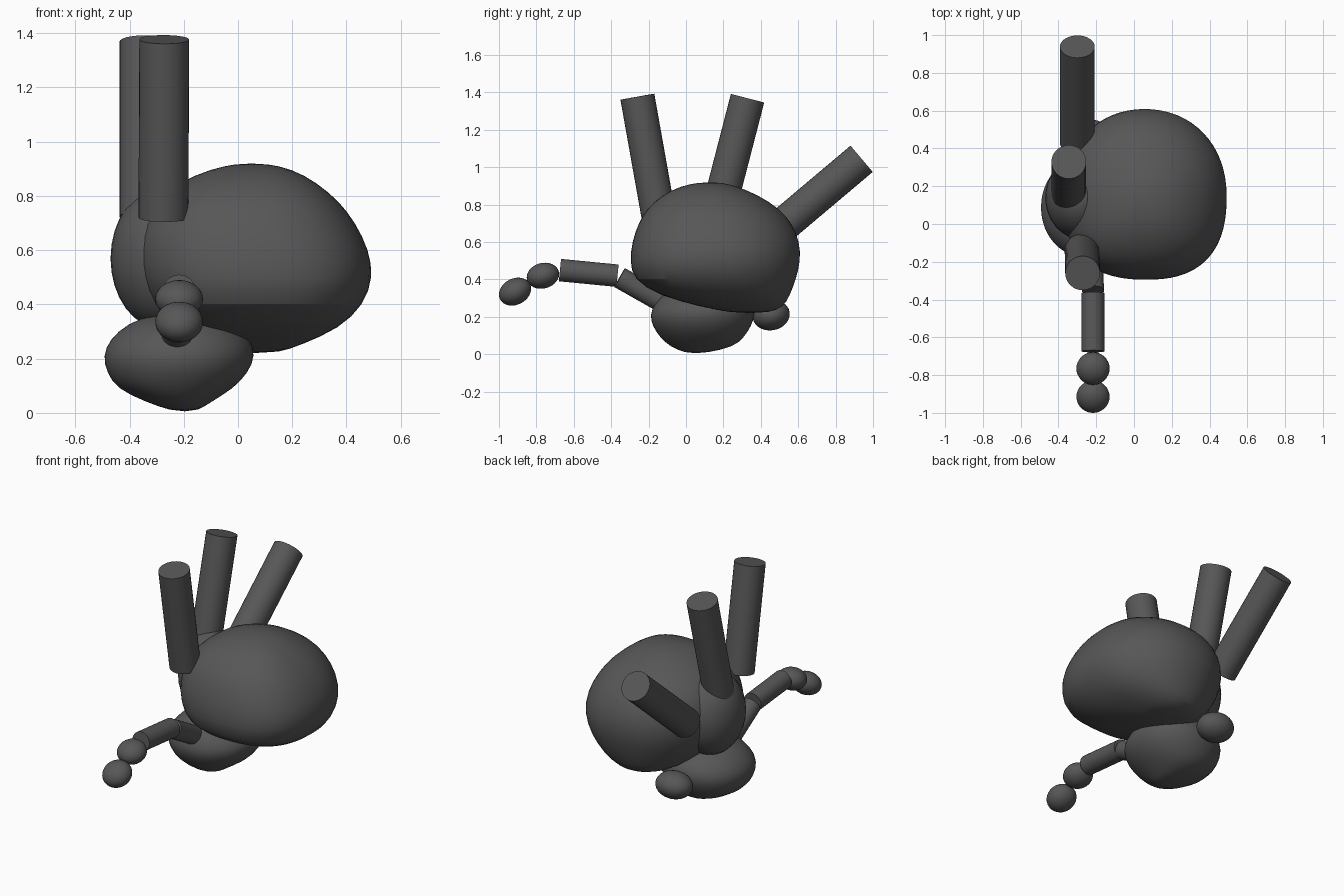
import bpy, math
from mathutils import Vector

if "Cube" in bpy.data.objects:
    bpy.data.objects.remove(bpy.data.objects["Cube"])

grey = bpy.data.materials.new("dark grey")
grey.diffuse_color = (0.095, 0.095, 0.095, 1)
grey.use_nodes = True
grey.node_tree.nodes["Principled BSDF"].inputs["Base Color"].default_value = grey.diffuse_color


def finish(ob, name):
    ob.name = name
    ob.data.materials.append(grey)
    bpy.ops.object.select_all(action='DESELECT')
    ob.select_set(True)
    bpy.context.view_layer.objects.active = ob
    bpy.ops.object.shade_smooth_by_angle(angle=math.radians(40))


def blob(name, rings, n_front, n_back, segs=32):
    """Stack of rounded outlines: (z, x min, x max, y min, y max)."""
    verts, faces = [], []
    for z, x0, x1, y0, y1 in rings:
        for i in range(segs):
            a = 2 * math.pi * i / segs
            c, s = math.cos(a), math.sin(a)
            n = n_front if s < 0 else n_back
            r = (abs(c) ** n + abs(s) ** n) ** (-1 / n)
            verts.append(((x0 + x1) / 2 + (x1 - x0) / 2 * r * c,
                          (y0 + y1) / 2 + (y1 - y0) / 2 * r * s, z))
    for k in range(len(rings) - 1):
        for i in range(segs):
            j = (i + 1) % segs
            faces.append((k * segs + i, k * segs + j,
                          (k + 1) * segs + j, (k + 1) * segs + i))
    faces.append(tuple(reversed(range(segs))))
    top = (len(rings) - 1) * segs
    faces.append(tuple(range(top, top + segs)))
    me = bpy.data.meshes.new(name)
    me.from_pydata(verts, [], faces)
    ob = bpy.data.objects.new(name, me)
    bpy.context.collection.objects.link(ob)
    finish(ob, name)
    ob.modifiers.new("smooth", 'SUBSURF').levels = 1
    ob.modifiers["smooth"].render_levels = 1


def rod(name, p, q, r):
    p, q = Vector(p), Vector(q)
    d = q - p
    bpy.ops.mesh.primitive_cylinder_add(vertices=32, radius=r, depth=d.length,
                                        location=(p + q) / 2)
    ob = bpy.context.object
    ob.rotation_euler = d.to_track_quat('Z', 'Y').to_euler()
    finish(ob, name)


def ball(name, loc, size, tilt=0):
    bpy.ops.mesh.primitive_uv_sphere_add(segments=32, ring_count=16, radius=1, location=loc)
    ob = bpy.context.object
    ob.scale = size
    ob.rotation_euler.x = math.radians(tilt)
    finish(ob, name)


# Large rounded body
blob("body", [
    (.22, -.03, .15, .25, .44), (.25, -.15, .23, .10, .52),
    (.31, -.25, .375, -.14, .555), (.40, -.33, .467, -.285, .59),
    (.50, -.375, .50, -.30, .615), (.60, -.385, .485, -.29, .61),
    (.70, -.365, .435, -.255, .57), (.78, -.31, .375, -.21, .50),
    (.85, -.22, .29, -.13, .39), (.90, -.10, .20, -.03, .27),
    (.92, 0, .10, .08, .18)], 2.6, 2.1)

# Side bulge on the left
ball("side_bulge", (-.28, .14, .57), (.19, .22, .26))

# Smaller lower body
blob("lower_body", [
    (.005, -.24, -.15, .0, .10), (.04, -.34, -.10, -.085, .26),
    (.09, -.45, -.015, -.14, .31), (.15, -.485, .04, -.18, .35),
    (.21, -.50, .065, -.195, .37), (.27, -.475, .05, -.17, .36),
    (.33, -.41, -.01, -.12, .30), (.37, -.30, -.10, 0, .20)], 2.1, 2.1)

# Three upright tubes
for name, p, q in [("front_tube", (-.275, -.143, .72), (-.272, -.26, 1.377)),
                   ("middle_tube", (-.345, .162, .723), (-.345, .329, 1.369)),
                   ("back_tube", (-.30, .429, .615), (-.30, .939, 1.045))]:
    rod(name, p, q, .092)

# Forward arm: two rods and two beads
rod("arm_inner", (-.225, -.09, .26), (-.217, -.355, .41), .058)
rod("arm_outer", (-.217, -.366, .42), (-.217, -.674, .45), .06)
ball("arm_bead_inner", (-.217, -.765, .42), (.088, .088, .068), 15)
ball("arm_bead_outer", (-.217, -.914, .335), (.088, .09, .07), 28)

# Rear knob
ball("rear_knob", (-.235, .455, .21), (.115, .10, .082), 10)
